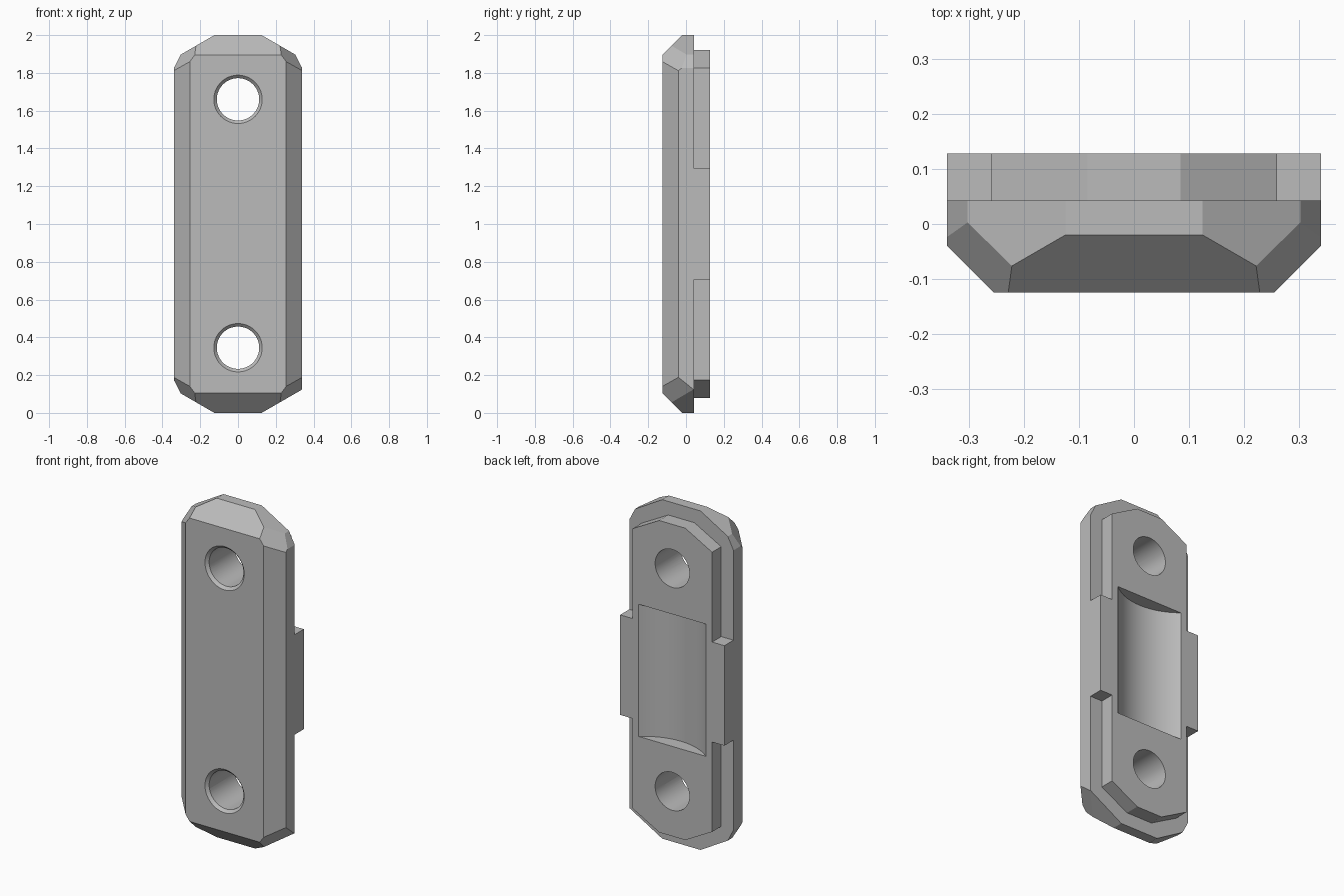
import bpy, bmesh, math
from mathutils import Vector, Matrix

cube = bpy.data.objects.get("Cube")
if cube:
    bpy.data.objects.remove(cube, do_unlink=True)

FRONT, MID, BACK = -0.125, 0.043, 0.128
HOLE_Z = (0.345, 1.66)

grey = bpy.data.materials.new("plain grey")
grey.use_nodes = True
grey.diffuse_color = (0.5, 0.5, 0.5, 1)
grey.node_tree.nodes["Principled BSDF"].inputs["Base Color"].default_value = (0.5, 0.5, 0.5, 1)


def make_object(name, bm):
    bmesh.ops.recalc_face_normals(bm, faces=bm.faces)
    mesh = bpy.data.meshes.new(name)
    bm.to_mesh(mesh)
    bm.free()
    mesh.materials.append(grey)
    obj = bpy.data.objects.new(name, mesh)
    bpy.context.collection.objects.link(obj)
    return obj


def prism(outline, y0, y1):
    """Extrude an (x, z) outline from y0 to y1."""
    bm = bmesh.new()
    face = bm.faces.new([bm.verts.new((x, y0, z)) for x, z in outline])
    new = bmesh.ops.extrude_face_region(bm, geom=[face])["geom"]
    verts = [v for v in new if isinstance(v, bmesh.types.BMVert)]
    bmesh.ops.translate(bm, verts=verts, vec=(0, y1 - y0, 0))
    return bm


def slice_off(bm, point, normal):
    """Remove everything on the normal's side of a plane and cap the cut."""
    cut = bmesh.ops.bisect_plane(bm, geom=bm.verts[:] + bm.edges[:] + bm.faces[:],
                                 dist=1e-5, plane_co=point, plane_no=normal,
                                 clear_outer=True)["geom_cut"]
    edges = [e for e in cut if isinstance(e, bmesh.types.BMEdge) and e.is_boundary]
    bmesh.ops.holes_fill(bm, edges=edges, sides=0)


def cone(name, r1, r2, depth, location, along_y=True):
    bm = bmesh.new()
    rot = Matrix.Rotation(math.pi / 2, 4, 'X') if along_y else Matrix()
    bmesh.ops.create_cone(bm, cap_ends=True, segments=64, radius1=r1, radius2=r2,
                          depth=depth, matrix=Matrix.Translation(location) @ rot)
    obj = make_object(name, bm)
    obj.hide_render = True
    return obj


def carve(obj, cutters):
    bpy.context.view_layer.objects.active = obj
    for cutter in cutters:
        mod = obj.modifiers.new("cut", 'BOOLEAN')
        mod.operation = 'DIFFERENCE'
        mod.solver = 'EXACT'
        mod.object = cutter
        bpy.ops.object.modifier_apply(modifier=mod.name)


# Body: outline with clipped corners, the lower +x corner left pointed
def corner(sx, top, pointed=False):
    pts = [(0.125, 2.0), (0.34, 1.876)] if pointed else [(0.125, 2.0), (0.303, 1.897), (0.34, 1.825)]
    return [(sx * x, z if top else 2 - z) for x, z in pts]


outline = (corner(1, True) + corner(1, False, True)[::-1]
           + corner(-1, False) + corner(-1, True)[::-1])
bm = prism(outline, FRONT, MID)

# Bevels around the front face
for s in (1, -1):
    slice_off(bm, (s * 0.255, FRONT, 1), (s, -1, 0))
    slice_off(bm, (0, FRONT, 1 + s * 0.895), (0, -1, s))
a, b, c = Vector((0.305, 0.005, 0.896)), Vector((0.235, -0.063, 0.937)), Vector((0.34, -0.042, 0.81))
n = (b - a).cross(c - a)
if n.x < 0:
    n.negate()
for sx in (1, -1):
    for sz in (1, -1):
        slice_off(bm, (sx * a.x, a.y, 1 + sz * a.z), (sx * n.x, n.y, sz * n.z))
body = make_object("body", bm)

# Back plate: narrow ends, full-width middle
quarter = [(0.085, 0.92), (0.26, 0.825), (0.26, 0.295), (0.34, 0.295)]
right_side = quarter + [(x, -z) for x, z in quarter[::-1]]
plate_outline = [(x, 1 + z) for x, z in right_side + [(-x, z) for x, z in right_side[::-1]]]
back_plate = make_object("back_plate", prism(plate_outline, MID, BACK))

# Bolt holes with a bevelled front rim, and the curved recess
holes = [cone("hole_cutter", 0.112, 0.112, 0.6, (0, 0, z)) for z in HOLE_Z]
rims = [cone("rim_cutter", 0.108, 0.132, 0.024, (0, FRONT + 0.008, z)) for z in HOLE_Z]
radius = 0.342
recess = cone("recess_cutter", radius, radius, 0.78, (0, BACK - 0.08 + radius, 1), False)
carve(body, holes + rims)
carve(back_plate, holes + [recess])
for cutter in holes + rims + [recess]:
    bpy.data.objects.remove(cutter, do_unlink=True)

# Smooth the curved walls, keep the edges sharp
for obj in (body, back_plate):
    bpy.ops.object.select_all(action='DESELECT')
    obj.select_set(True)
    bpy.context.view_layer.objects.active = obj
    bpy.ops.object.shade_smooth_by_angle(angle=math.radians(20))
